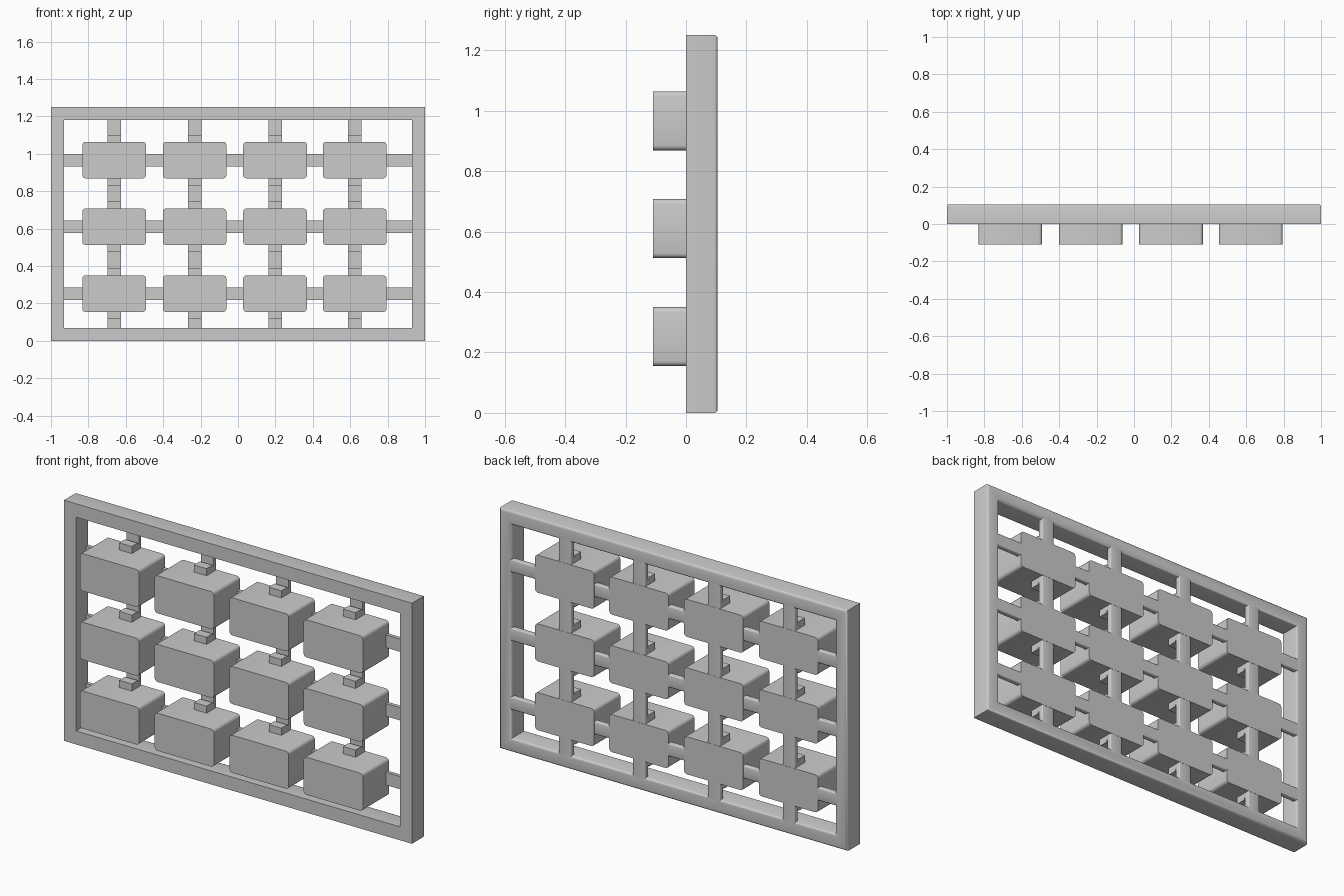
import bpy, bmesh, math
from mathutils import Vector

cube = bpy.data.objects.get("Cube")
if cube:
    bpy.data.objects.remove(cube, do_unlink=True)

GREY = (0.6, 0.6, 0.6, 1)
grey = bpy.data.materials.new("plain grey")
grey.use_nodes = True
grey.diffuse_color = GREY
grey.node_tree.nodes["Principled BSDF"].inputs["Base Color"].default_value = GREY

BACK = 0.105
FRAME_X, FRAME_TOP, RIM = 1.0, 1.25, 0.07
BAR_FRONT, BAR_HALF = 0.08, 0.036
COLUMNS = [-0.662, -0.232, 0.198, 0.624]
ROWS = [0.2525, 0.61, 0.9665]
BLOCK_X, BLOCK_Z = 0.17, 0.0975


def finish(name, bm, rounded=None, radius=0.0):
    """Round the edges chosen by the rule and make the object."""
    bmesh.ops.recalc_face_normals(bm, faces=bm.faces)
    if rounded:
        bmesh.ops.bevel(bm, geom=[e for e in bm.edges if rounded(e)], offset=radius,
                        segments=3, profile=0.5, affect='EDGES')
    mesh = bpy.data.meshes.new(name)
    bm.to_mesh(mesh)
    bm.free()
    mesh.materials.append(grey)
    obj = bpy.data.objects.new(name, mesh)
    bpy.context.collection.objects.link(obj)
    bpy.ops.object.select_all(action='DESELECT')
    obj.select_set(True)
    bpy.context.view_layer.objects.active = obj
    bpy.ops.object.shade_smooth_by_angle(angle=math.radians(35))


def box(x0, x1, y0, y1, z0, z1):
    bm = bmesh.new()
    bmesh.ops.create_cube(bm, size=1)
    for v in bm.verts:
        v.co = Vector(((x0 + x1) / 2 + v.co.x * (x1 - x0),
                       (y0 + y1) / 2 + v.co.y * (y1 - y0),
                       (z0 + z1) / 2 + v.co.z * (z1 - z0)))
    return bm


def extrude(bm, offset):
    """Give the flat faces depth, keeping the starting side."""
    moved = bmesh.ops.extrude_face_region(bm, geom=bm.faces[:], use_keep_orig=True)
    verts = [g for g in moved["geom"] if isinstance(g, bmesh.types.BMVert)]
    bmesh.ops.translate(bm, verts=verts, vec=offset)


def along(edge, axis):
    d = edge.verts[0].co - edge.verts[1].co
    return abs(d[axis]) > 0.9 * d.length


def at_back(edge):
    return all(v.co.y > BACK - 0.005 for v in edge.verts)


# Rectangular frame: an inset plate with the middle removed, then given depth
bm = bmesh.new()
corners = [(-1, 0), (1, 0), (1, 1), (-1, 1)]
plate = bm.faces.new([bm.verts.new((sx * FRAME_X, 0, sz * FRAME_TOP)) for sx, sz in corners])
bm.normal_update()
bmesh.ops.inset_region(bm, faces=[plate], thickness=RIM,
                       use_boundary=True, use_even_offset=True)
bmesh.ops.delete(bm, geom=[plate], context='FACES_ONLY')
extrude(bm, (0, BACK, 0))
finish("frame", bm, lambda e: at_back(e) and e.calc_face_angle(0) > 1, 0.012)

# Thin lattice bars, just behind flush with the blocks
for i, x in enumerate(COLUMNS):
    finish(f"upright_bar_{i + 1}",
           box(x - BAR_HALF, x + BAR_HALF, BAR_FRONT, BACK - 0.001,
               RIM - 0.02, FRAME_TOP - RIM + 0.02),
           lambda e: along(e, 2) and at_back(e), 0.006)
for i, z in enumerate(ROWS):
    finish(f"cross_bar_{i + 1}",
           box(-0.95, 0.95, BAR_FRONT, BACK - 0.001, z - 0.033, z + 0.033),
           lambda e: along(e, 0) and at_back(e), 0.006)

# Blocks with rounded long edges, each with a wedge tab above and below
for r, z in enumerate(ROWS):
    for c, x in enumerate(COLUMNS):
        tag = f"{r + 1}_{c + 1}"
        finish(f"block_{tag}",
               box(x - BLOCK_X, x + BLOCK_X, -0.11, BACK, z - BLOCK_Z, z + BLOCK_Z),
               lambda e: along(e, 1), 0.016)
        half = [(0.022, BLOCK_Z + 0.037), (0.07, BLOCK_Z + 0.037), (0.1, BLOCK_Z)]
        outline = half + [(y, -h) for y, h in reversed(half)]
        bm = bmesh.new()
        bm.faces.new([bm.verts.new((x - BAR_HALF, y, z + h)) for y, h in outline])
        extrude(bm, (2 * BAR_HALF, 0, 0))
        finish(f"tabs_{tag}", bm)
